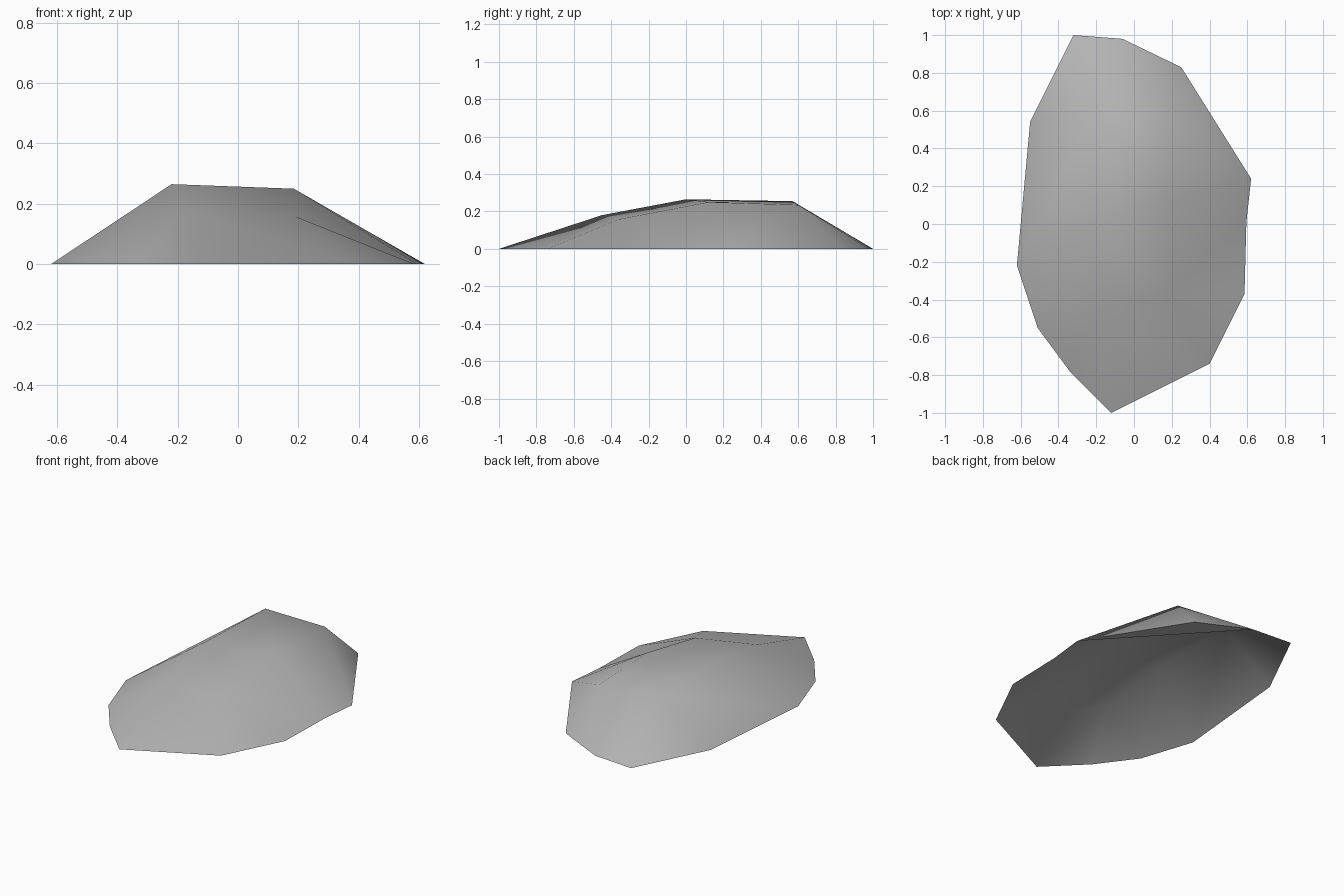
import bpy, bmesh

cube = bpy.data.objects.get("Cube")
if cube:
    bpy.data.objects.remove(cube, do_unlink=True)

# Ridge loop around the crown, counter-clockwise from the back right
RIDGE = [(-.21, .57, .255), (-.22, 0, .265), (-.18, -.45, .18),
         (.19, -.36, .158), (.185, .12, .25), (.18, .6, .235)]

# Ground outline, counter-clockwise; each point hangs from one ridge point
RIM = [(-.32, 1, 0), (-.55, .54, 0), (-.62, -.22, 1), (-.51, -.55, 2),
       (-.34, -.78, 2), (-.12, -1, 2), (.4, -.74, 3), (.585, -.37, 3),
       (.595, .01, 4), (.62, .24, 5), (.25, .83, 5), (-.06, .98, 5)]

bm = bmesh.new()
ridge = [bm.verts.new(p) for p in RIDGE]
rim = [bm.verts.new((x, y, 0)) for x, y, _ in RIM]

# Sloping sides between the outline and the ridge
for i, (_, _, a) in enumerate(RIM):
    j = (i + 1) % len(RIM)
    b = RIM[j][2]
    bm.faces.new((rim[i], rim[j], ridge[a]))
    if a != b:
        bm.faces.new((rim[j], ridge[b], ridge[a]))

# Flat crown, back and front halves
back_left, mid_left, front_left, front_right, mid_right, back_right = ridge
bm.faces.new((back_left, mid_left, mid_right, back_right))
bm.faces.new((mid_left, front_left, front_right, mid_right))

# Small underside corner; the rest of the base is open
bm.faces.new((rim[-1], rim[-2], rim[-3]))

mesh = bpy.data.meshes.new("rock")
bm.to_mesh(mesh)
bm.free()

stone = bpy.data.materials.new("stone_grey")
stone.use_nodes = True
grey = (.45, .45, .45, 1)
stone.diffuse_color = grey
stone.node_tree.nodes["Principled BSDF"].inputs["Base Color"].default_value = grey
mesh.materials.append(stone)

rock = bpy.data.objects.new("rock", mesh)
bpy.context.collection.objects.link(rock)
bpy.context.view_layer.objects.active = rock
rock.select_set(True)
bpy.ops.object.shade_smooth_by_angle(angle=1.2)
